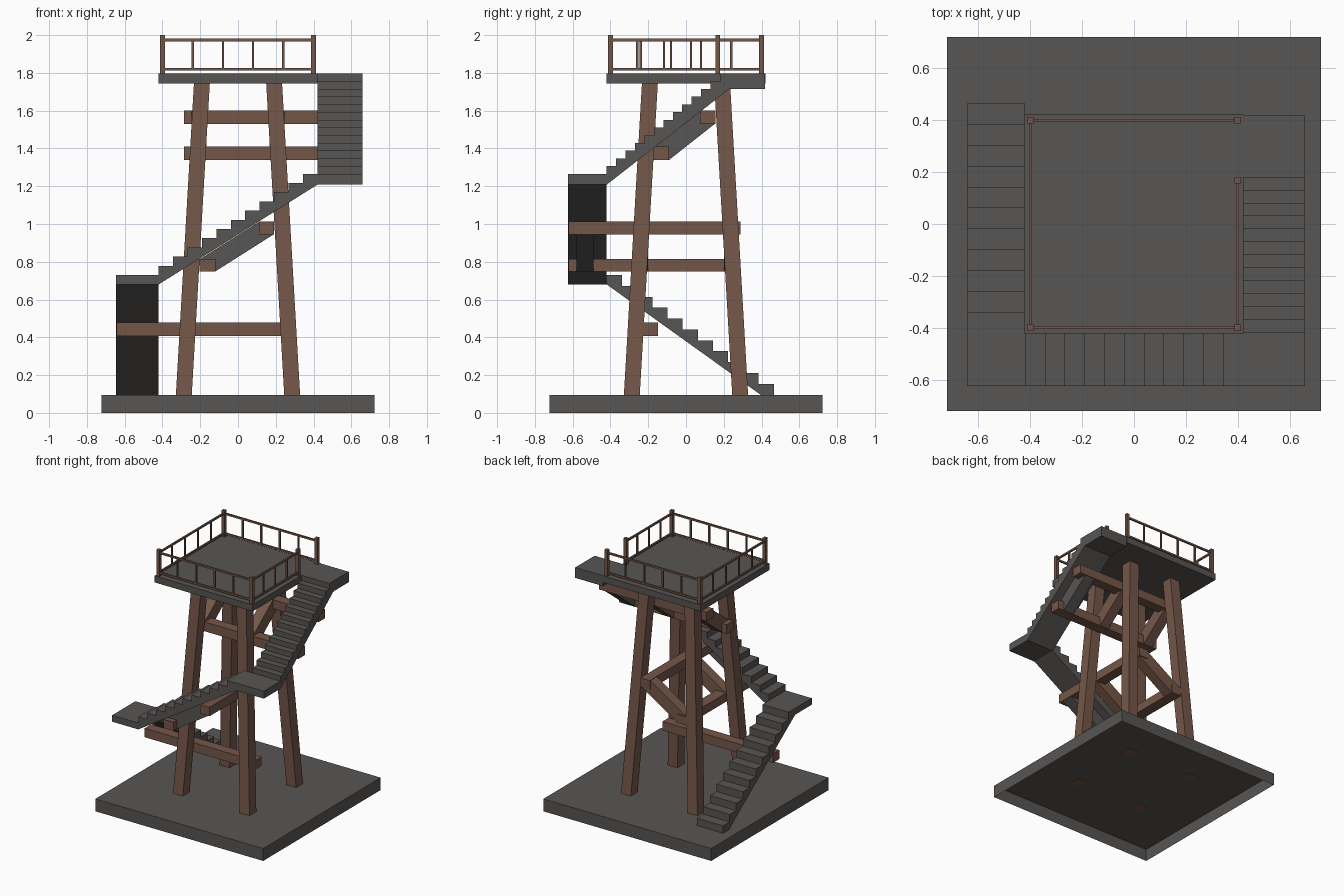
import bpy, bmesh
from mathutils import Vector

if "Cube" in bpy.data.objects:
    bpy.data.objects.remove(bpy.data.objects["Cube"])


def material(name, color):
    m = bpy.data.materials.new(name)
    m.diffuse_color = (*color, 1)
    m.use_nodes = True
    m.node_tree.nodes["Principled BSDF"].inputs["Base Color"].default_value = m.diffuse_color
    return m


GREY = material("dark grey", (0.098, 0.092, 0.088))
BROWN = material("brown wood", (0.178, 0.094, 0.066))


def finish(name, bm, mat):
    bmesh.ops.recalc_face_normals(bm, faces=bm.faces[:])
    me = bpy.data.meshes.new(name)
    bm.to_mesh(me)
    bm.free()
    me.materials.append(mat)
    ob = bpy.data.objects.new(name, me)
    bpy.context.collection.objects.link(ob)
    return ob


def add_box(bm, x0, x1, y0, y1, z0, z1):
    v = bmesh.ops.create_cube(bm, size=1)["verts"]
    for p in v:
        p.co = Vector((x1 if p.co.x > 0 else x0,
                       y1 if p.co.y > 0 else y0,
                       z1 if p.co.z > 0 else z0))
    return v


def box(name, mat, *b):
    bm = bmesh.new()
    add_box(bm, *b)
    return finish(name, bm, mat)


def prism(name, mat, profile, axis, w0, w1):
    """Profile of (u, z) points; u runs along `axis`, width along the other."""
    bm = bmesh.new()

    def at(u, w, z):
        return (u, w, z) if axis == "x" else (w, u, z)
    face = bm.faces.new([bm.verts.new(at(u, w0, z)) for u, z in profile])
    ext = bmesh.ops.extrude_face_region(bm, geom=[face])["geom"]
    moved = [g for g in ext if isinstance(g, bmesh.types.BMVert)]
    bmesh.ops.translate(bm, verts=moved, vec=at(0, w1 - w0, 0))
    return finish(name, bm, mat)


def steps(u0, u1, z0, z1, n):
    pts = []
    for i in range(n):
        u = u0 + (u1 - u0) * i / n
        pts += [(u, z0 + (z1 - z0) * i / n), (u, z0 + (z1 - z0) * (i + 1) / n)]
    return pts


# base slab, hollow underneath
bm = bmesh.new()
add_box(bm, -.722, .722, -.722, .722, 0, .096)
bm.normal_update()
bmesh.ops.delete(bm, geom=[f for f in bm.faces if f.calc_center_median().z < .001],
                 context="FACES_ONLY")
me_base = bpy.data.meshes.new("base_slab")
bm.to_mesh(me_base)
bm.free()
me_base.materials.append(GREY)
bpy.context.collection.objects.link(bpy.data.objects.new("base_slab", me_base))

# top deck
box("deck", GREY, -.422, .422, -.422, .422, 1.745, 1.796)

# leaning legs
for sx in (-1, 1):
    for sy in (-1, 1):
        bm = bmesh.new()
        for p in add_box(bm, -.042, .042, -.042, .042, .092, 1.75):
            c = .287 if p.co.z < 1 else .191
            p.co.x += sx * c
            p.co.y += sy * c
        finish("leg", bm, BROWN)

# stair flights with their landings
prism("lower_stair", GREY,
      steps(.465, -.42, .096, .73, 11)
      + [(-.625, .73), (-.625, .68), (-.42, .68), (.395, .096)],
      "y", -.645, -.42)
prism("middle_stair", GREY,
      steps(-.42, .42, .73, 1.266, 11)
      + [(.66, 1.266), (.66, 1.208), (.42, 1.208), (-.42, .68)],
      "x", -.625, -.42)
prism("upper_stair", GREY,
      steps(-.42, .23, 1.266, 1.796, 13)
      + [(.418, 1.796), (.418, 1.715), (.23, 1.715), (-.42, 1.208)],
      "y", .42, .66)

# beam under the lower stair
box("lower_beam", BROWN, -.643, .305, -.228, -.148, .408, .478)

# beams and struts under the middle stair (run front to back)
box("middle_beam_low", BROWN, -.205, -.12, -.622, .288, .748, .815)
box("middle_beam_high", BROWN, .11, .19, -.622, .288, .944, 1.014)
brace = [(-.203, .813), (-.12, .749), (.189, .945), (.112, 1.012)]
prism("middle_stair_support", GREY, brace, "x", -.58, -.49)
for c in (-.241, .241):
    prism("middle_strut", BROWN, brace, "x", c - .04, c + .04)

# beams and struts under the upper stair (run left to right)
box("upper_beam_low", BROWN, -.287, .64, -.172, -.09, 1.338, 1.41)
box("upper_beam_high", BROWN, -.287, .64, .075, .155, 1.53, 1.6)
brace = [(-.17, 1.408), (-.09, 1.339), (.154, 1.531), (.077, 1.598)]
prism("upper_stair_support", GREY, brace, "y", .5, .59)
for c in (-.207, .207):
    prism("upper_strut", BROWN, brace, "y", c - .04, c + .04)

# railing posts
R, H, T = .4, .0125, .006
for x, y in [(-R, -R), (R, -R), (-R, R), (R, R), (R, .168)]:
    box("rail_post", BROWN, x - H, x + H, y - H, y + H, 1.79, 2.0)


# railing runs: two rails plus balusters
def railing(name, axis, fixed, u0, u1, count):
    bm = bmesh.new()

    def bar(a, b, z0, z1):
        w = (fixed - T, fixed + T)
        add_box(bm, *((a, b) + w if axis == "x" else w + (a, b)), z0, z1)
    bar(u0, u1, 1.967, 1.981)
    bar(u0, u1, 1.813, 1.827)
    for i in range(1, count + 1):
        u = u0 + (u1 - u0) * i / (count + 1)
        bar(u - T, u + T, 1.82, 1.97)
    finish(name, bm, BROWN)


railing("front_railing", "x", -R, -R, R, 4)
railing("back_railing", "x", R, -R, R, 4)
railing("left_railing", "y", -R, -R, R, 4)
railing("right_railing", "y", R, -R, .168, 3)
